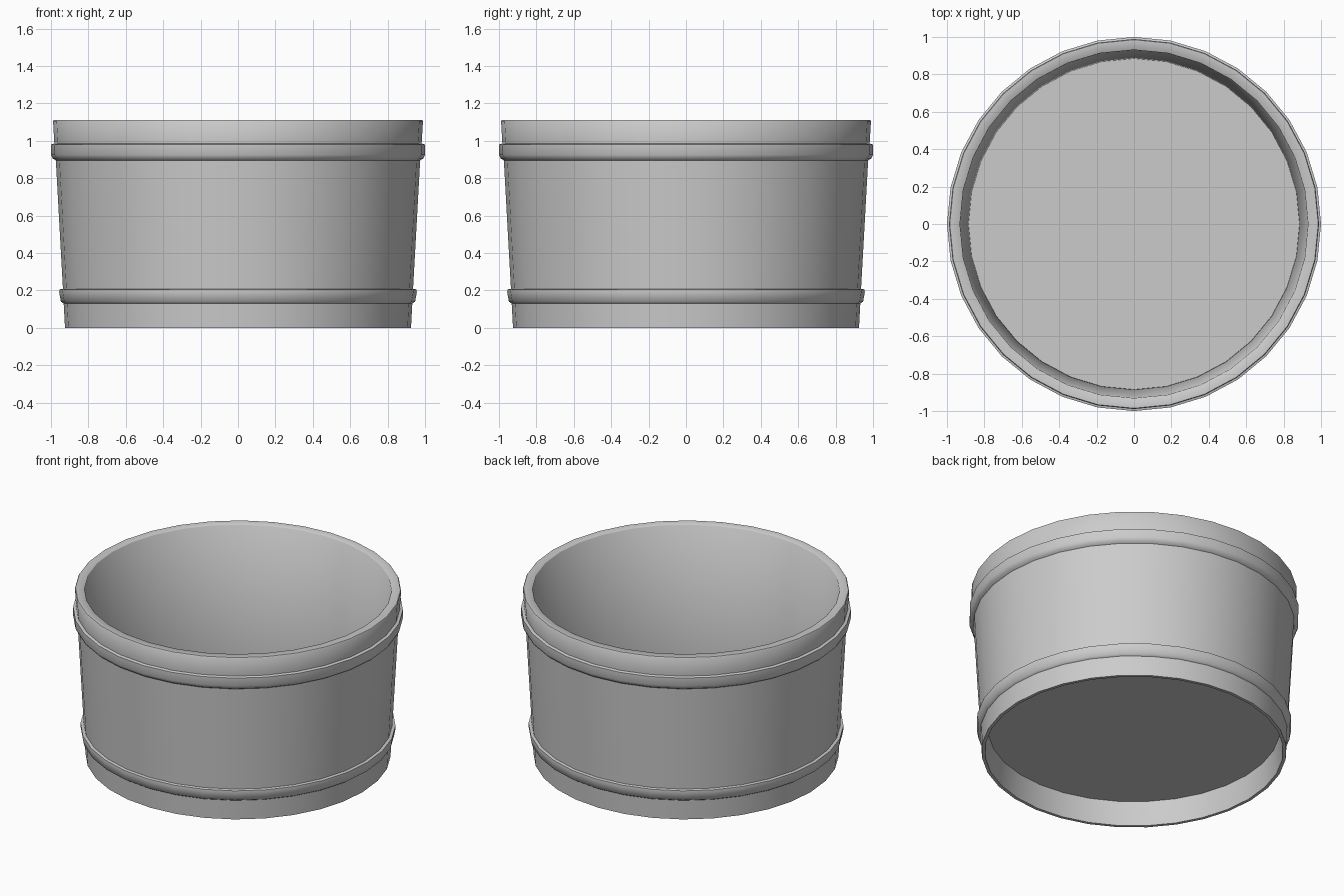
import bpy, bmesh, math
from mathutils import Matrix, Vector

if "Cube" in bpy.data.objects:
    bpy.data.objects.remove(bpy.data.objects["Cube"])

SIDES = 32


def lathe(name, profile, closed=True):
    """Revolve (radius, z) points around z; an open profile gets end caps."""
    bm = bmesh.new()
    rings = []
    for r, z in profile:
        rings.append([bm.verts.new((r * math.cos(2 * math.pi * i / SIDES),
                                    r * math.sin(2 * math.pi * i / SIDES), z))
                      for i in range(SIDES)])
    pairs = list(zip(rings, rings[1:]))
    if closed:
        pairs.append((rings[-1], rings[0]))
    else:
        bm.faces.new(rings[0])
        bm.faces.new(rings[-1])
    for a, b in pairs:
        for i in range(SIDES):
            j = (i + 1) % SIDES
            bm.faces.new((a[i], a[j], b[j], b[i]))
    bmesh.ops.recalc_face_normals(bm, faces=bm.faces)
    mesh = bpy.data.meshes.new(name)
    bm.to_mesh(mesh)
    bm.free()
    obj = bpy.data.objects.new(name, mesh)
    bpy.context.collection.objects.link(obj)
    bpy.ops.object.select_all(action='DESELECT')
    obj.select_set(True)
    bpy.context.view_layer.objects.active = obj
    bpy.ops.object.shade_smooth_by_angle(angle=math.radians(50))
    return obj


# Flared tub wall with two raised hoops, lip and inner face
lathe("tub_wall", [
    (0.925, 0.0), (0.932, 0.13),
    (0.947, 0.14), (0.956, 0.19), (0.955, 0.205), (0.936, 0.208),
    (0.974, 0.895),
    (0.990, 0.905), (1.0, 0.925), (1.0, 0.98), (0.982, 0.985),
    (0.989, 1.105), (0.985, 1.11), (0.935, 1.11), (0.931, 1.106),
    (0.885, 0.17), (0.905, 0.0),
])

# Raised floor, recessed from below
lathe("tub_floor", [(0.886, 0.158), (0.886, 0.172)], closed=False)
